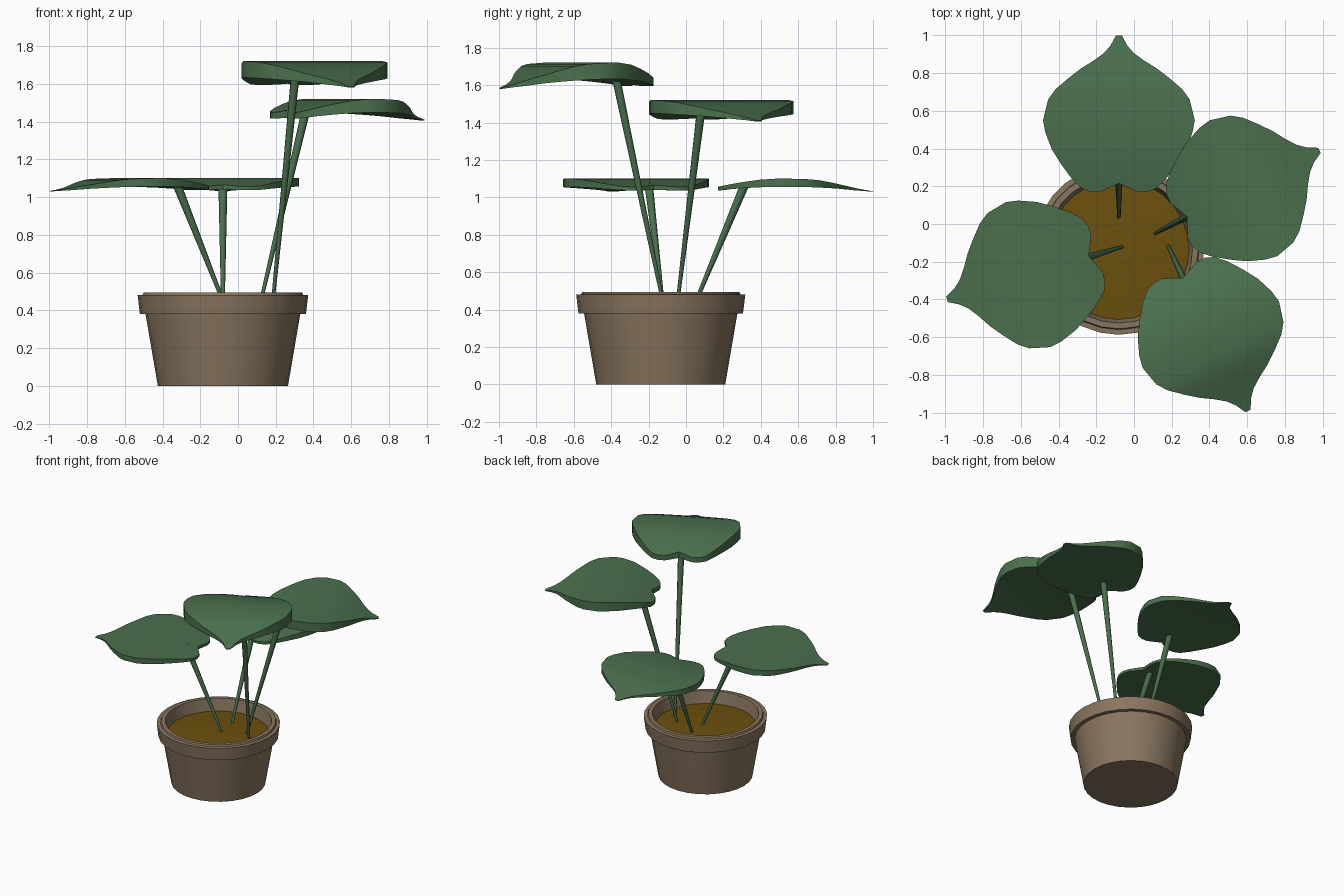
import bpy, bmesh, math
from mathutils import Vector

if "Cube" in bpy.data.objects:
    bpy.data.objects.remove(bpy.data.objects["Cube"])

CX, CY = -0.08, -0.135


def material(name, rgb):
    m = bpy.data.materials.new(name)
    m.diffuse_color = (*rgb, 1)
    m.use_nodes = True
    m.node_tree.nodes["Principled BSDF"].inputs["Base Color"].default_value = m.diffuse_color
    return m


POT = material("clay", (0.25, 0.18, 0.115))
SOIL = material("soil", (0.15, 0.08, 0.004))
LEAF = material("green", (0.07, 0.16, 0.075))


def finish(name, bm, mat, angle=30):
    bmesh.ops.remove_doubles(bm, verts=bm.verts, dist=1e-5)
    bmesh.ops.recalc_face_normals(bm, faces=bm.faces)
    me = bpy.data.meshes.new(name)
    bm.to_mesh(me)
    bm.free()
    ob = bpy.data.objects.new(name, me)
    bpy.context.collection.objects.link(ob)
    me.materials.append(mat)
    bpy.ops.object.select_all(action='DESELECT')
    ob.select_set(True)
    bpy.context.view_layer.objects.active = ob
    bpy.ops.object.shade_smooth_by_angle(angle=math.radians(angle))
    return ob


def lathe(name, profile, mat, n=28):
    bm = bmesh.new()
    vs = [bm.verts.new((CX + r, CY, z)) for r, z in profile]
    es = [bm.edges.new(p) for p in zip(vs, vs[1:])]
    bmesh.ops.spin(bm, geom=vs + es, cent=(CX, CY, 0), axis=(0, 0, 1),
                   angle=2 * math.pi, steps=n)
    return finish(name, bm, mat)


# Pot with overhanging rim, and the soil inside it
lathe("pot", [(0, 0), (0.345, 0), (0.41, 0.38), (0.44, 0.38), (0.452, 0.48),
              (0.425, 0.482), (0.42, 0.495), (0.39, 0.495), (0.37, 0.395), (0, 0.395)], POT)
lathe("soil", [(0, 0.41), (0.25, 0.408), (0.372, 0.40)], SOIL)

# Half leaf outline: half width, distance from notch, top height, bottom height
OUTLINE = [(0, 0, .5, .15), (.04, -.015, .45, .12), (.10, -.045, .38, .1),
           (.15, -.045, .38, .1), (.20, -.025, .43, .12), (.25, .025, .58, .2),
           (.305, .10, .76, .28), (.355, .18, .92, .34), (.39, .27, 1, .38),
           (.402, .335, 1, .38), (.375, .445, .95, .35), (.335, .50, .87, .32),
           (.265, .56, .71, .27), (.20, .61, .55, .22), (.135, .65, .42, .16),
           (.08, .69, .29, .1), (.045, .73, .17, .06), (.015, .785, .04, 0)]


def leaf(name, notch, deg, z, height):
    bm = bmesh.new()
    a = math.radians(deg)
    d, s = Vector((math.cos(a), math.sin(a), 0)), Vector((-math.sin(a), math.cos(a), 0))

    def vert(w, u, h):
        p = Vector((*notch, z + h * height)) + d * u + s * w
        return bm.verts.new(p)

    def axis(p):  # point on the midrib beside an outline point
        return (0, p[1], p[2], p[3]) if p[1] > 0 else OUTLINE[0]

    for side in (1, -1):
        for p, q in zip(OUTLINE, OUTLINE[1:]):
            ring = [p, q, axis(q), axis(p)]
            if ring[2] == ring[3]:
                ring.pop()
            if ring[0] == ring[-1]:
                ring.pop()
            if len(ring) > 2:
                for k in (2, 3):
                    bm.faces.new([vert(side * r[0], r[1], r[k]) for r in ring])
            # Edge wall
            bm.faces.new([vert(side * r[0], r[1], r[k])
                          for r, k in ((p, 2), (q, 2), (q, 3), (p, 3))])
        # Blunt tip
        e = OUTLINE[-1]
        bm.faces.new([vert(w, e[1], e[k]) for w, k in
                      ((0, 2), (side * e[0], 2), (side * e[0], 3), (0, 3))])
    finish(name, bm, LEAF)


def stem(name, a, b, r1=0.009, r2=0.024):
    a, b = Vector(a), Vector(b)
    bm = bmesh.new()
    bmesh.ops.create_cone(bm, cap_ends=True, segments=8, radius1=r1, radius2=r2,
                          depth=(b - a).length)
    rot = (b - a).to_track_quat('Z', 'Y').to_matrix()
    for v in bm.verts:
        v.co = rot @ v.co + (a + b) / 2
    finish(name, bm, LEAF, 50)


# Leaf: notch, heading, tip height, arch height, stem foot, stem top
PLANTS = {
    "back": ((-.08, .215), 90, 1.03, .07, (-.08, .035, .40), (-.08, .315, 1.07)),
    "right": ((.28, .04), 26.5, 1.405, .115, (.11, -.05, .40), (.36, .08, 1.46)),
    "front": ((.26, -.285), -64, 1.58, .14, (.18, -.115, .40), (.302, -.372, 1.63)),
    "left": ((-.24, -.17), 197, 1.03, .07, (-.06, -.12, .40), (-.325, -.2, 1.07)),
}
for key, (notch, deg, z, h, foot, top) in PLANTS.items():
    leaf(key + "_leaf", notch, deg, z, h)
    stem(key + "_stem", foot, top)
